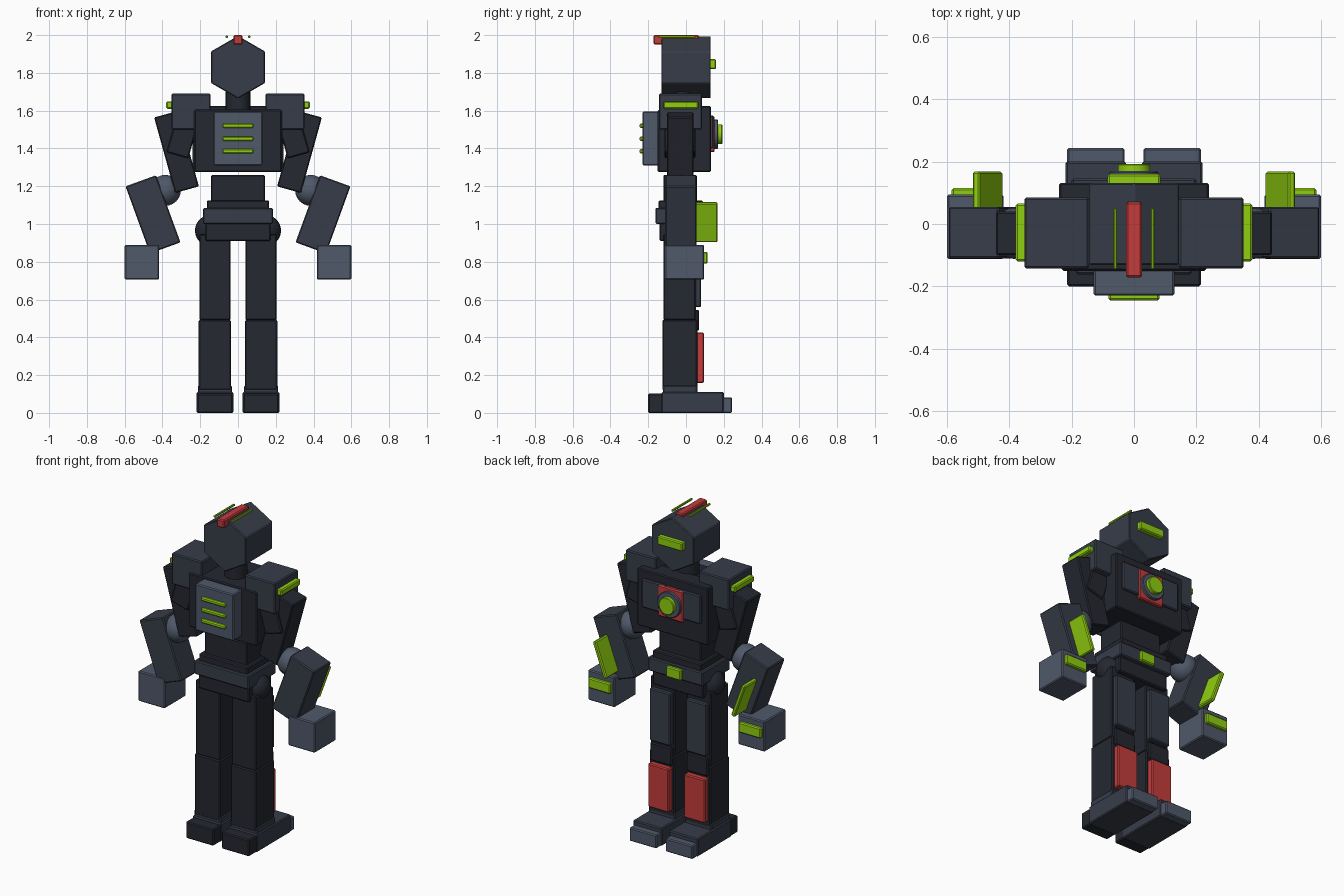
import bpy, bmesh, math
from mathutils import Matrix

if "Cube" in bpy.data.objects:
    bpy.data.objects.remove(bpy.data.objects["Cube"])


def material(name, r, g, b):
    m = bpy.data.materials.new(name)
    m.diffuse_color = (r, g, b, 1)
    m.use_nodes = True
    m.node_tree.nodes["Principled BSDF"].inputs["Base Color"].default_value = m.diffuse_color
    return m


DARK = material("dark_metal", .018, .021, .030)
MID = material("slate_metal", .038, .046, .066)
LIGHT = material("light_metal", .080, .100, .145)
RED = material("red", .55, .045, .045)
GREEN = material("green", .28, .62, .005)


def finish(name, bm, mat, matrix, bevel=0.0, smooth=False):
    me = bpy.data.meshes.new(name)
    bm.to_mesh(me)
    bm.free()
    ob = bpy.data.objects.new(name, me)
    bpy.context.collection.objects.link(ob)
    ob.matrix_world = matrix
    me.materials.append(mat)
    if bevel:
        mod = ob.modifiers.new("bevel", "BEVEL")
        mod.width, mod.segments = bevel, 1
    if smooth:
        me.shade_smooth()
        me.set_sharp_from_angle(angle=math.radians(35))
    return ob


def box(name, x, y, z, mat, tilt=0, bevel=.006):
    """Box from (min, max) ranges, tilted about y through its centre."""
    size = [b - a for a, b in (x, y, z)]
    bm = bmesh.new()
    bmesh.ops.create_cube(bm, size=1)
    bmesh.ops.scale(bm, vec=size, verts=bm.verts)
    c = Matrix.Translation([(a + b) / 2 for a, b in (x, y, z)])
    return finish(name, bm, mat, c @ Matrix.Rotation(math.radians(tilt), 4, 'Y'),
                  min(bevel, min(size) * .25))


def pair(name, x, y, z, mat, tilt=0):
    """Right and left copies of a box."""
    box("right_" + name, x, y, z, mat, tilt)
    box("left_" + name, (-x[1], -x[0]), y, z, mat, -tilt)


def cyl(name, centre, r, depth, mat, axis='Z', sides=24, bevel=.004, smooth=True, spin=0):
    bm = bmesh.new()
    bmesh.ops.create_cone(bm, cap_ends=True, segments=sides, radius1=r, radius2=r, depth=depth)
    m = Matrix.Translation(centre)
    if axis == 'Y':
        m = m @ Matrix.Rotation(math.pi / 2, 4, 'X')
    m = m @ Matrix.Rotation(math.radians(spin), 4, 'Z')
    return finish(name, bm, mat, m, bevel, smooth)


def balls(name, centre, r, mat):
    for side, s in (("right_", 1), ("left_", -1)):
        bm = bmesh.new()
        bmesh.ops.create_uvsphere(bm, u_segments=20, v_segments=12, radius=r)
        finish(side + name, bm, mat,
               Matrix.Translation((s * centre[0], centre[1], centre[2])), 0, True)


# head: hexagonal prism with its points up and down
head = cyl("head", (0, 0, 1.83), .166, .262, MID, 'Y', 6, .005, False)
if max((head.matrix_world @ v.co).z for v in head.data.vertices) < 1.99:
    head.matrix_world = head.matrix_world @ Matrix.Rotation(math.radians(30), 4, 'Z')
box("head_crest", (-.025, .025), (-.172, .07), (1.95, 2.0), RED)
pair("crest_rod", (.054, .066), (-.145, .05), (1.985, 1.998), GREEN)
box("visor", (-.085, .085), (.12, .16), (1.82, 1.873), GREEN)
cyl("neck", (0, -.02, 1.65), .065, .16, DARK)

# chest with front panels and power core
box("chest", (-.232, .232), (-.15, .12), (1.275, 1.605), DARK)
box("chest_front", (-.24, .24), (.02, .132), (1.275, 1.625), DARK)
pair("chest_panel", (.035, .2), (.12, .146), (1.40, 1.575), MID)
box("core_plate", (-.085, .085), (.12, .152), (1.38, 1.57), RED)
cyl("core_ring", (0, .145, 1.475), .078, .05, LIGHT, 'Y')
cyl("core", (0, .165, 1.475), .052, .055, GREEN, 'Y')

# backpack with vents
box("backpack", (-.13, .13), (-.23, -.14), (1.31, 1.595), LIGHT)
for i, z in enumerate((1.385, 1.452, 1.52)):
    box("backpack_vent_%d" % i, (-.082, .082), (-.245, -.22), (z - .012, z + .012), GREEN)

# waist and hips
box("abdomen", (-.143, .143), (-.12, .058), (1.09, 1.26), DARK)
box("waist_plate", (-.165, .165), (-.145, .09), (1.07, 1.125), DARK)
box("belt", (-.185, .185), (-.162, .105), (1.0, 1.085), MID)
box("belt_buckle", (-.05, .05), (.095, .125), (1.005, 1.07), GREEN)
box("pelvis", (-.172, .172), (-.14, .08), (.91, 1.01), DARK)
balls("hip_joint", (.145, -.03, .965), .083, DARK)

# shoulders and arms
pair("shoulder_pad", (.145, .352), (-.143, .085), (1.50, 1.69), MID)
pair("shoulder_light", (.34, .38), (-.12, .065), (1.61, 1.648), GREEN)
balls("shoulder_joint", (.275, -.03, 1.5), .08, DARK)
pair("upper_arm", (.26, .391), (-.1, .04), (1.174, 1.589), DARK, 15.5)
pair("upper_arm_plate", (.235, .355), (-.115, .05), (1.36, 1.55), DARK, -16)
balls("elbow_joint", (.385, -.03, 1.178), .082, LIGHT)
pair("forearm", (.364, .536), (-.11, .055), (.862, 1.24), MID, 20)
pair("forearm_fin", (.457, .482), (.045, .168), (.9, 1.12), GREEN, 20)
pair("hand", (.418, .6), (-.113, .095), (.705, .89), LIGHT)
pair("knuckle", (.435, .585), (.085, .115), (.79, .853), GREEN)

# legs
pair("thigh", (.04, .205), (-.12, .052), (.49, .945), DARK)
pair("thigh_panel", (.052, .193), (.04, .08), (.56, .88), MID)
pair("knee", (.05, .195), (.04, .07), (.435, .545), DARK)
pair("shin", (.037, .208), (-.125, .06), (.12, .492), DARK)
pair("shin_plate", (.052, .193), (.05, .095), (.158, .425), RED)
pair("ankle", (.032, .213), (-.123, .06), (.1, .145), MID)

# feet
pair("foot", (.025, .22), (-.13, .2), (0, .11), MID)
pair("heel", (.028, .215), (-.2, -.12), (0, .102), DARK)
pair("toe", (.03, .215), (.19, .244), (0, .082), LIGHT)
